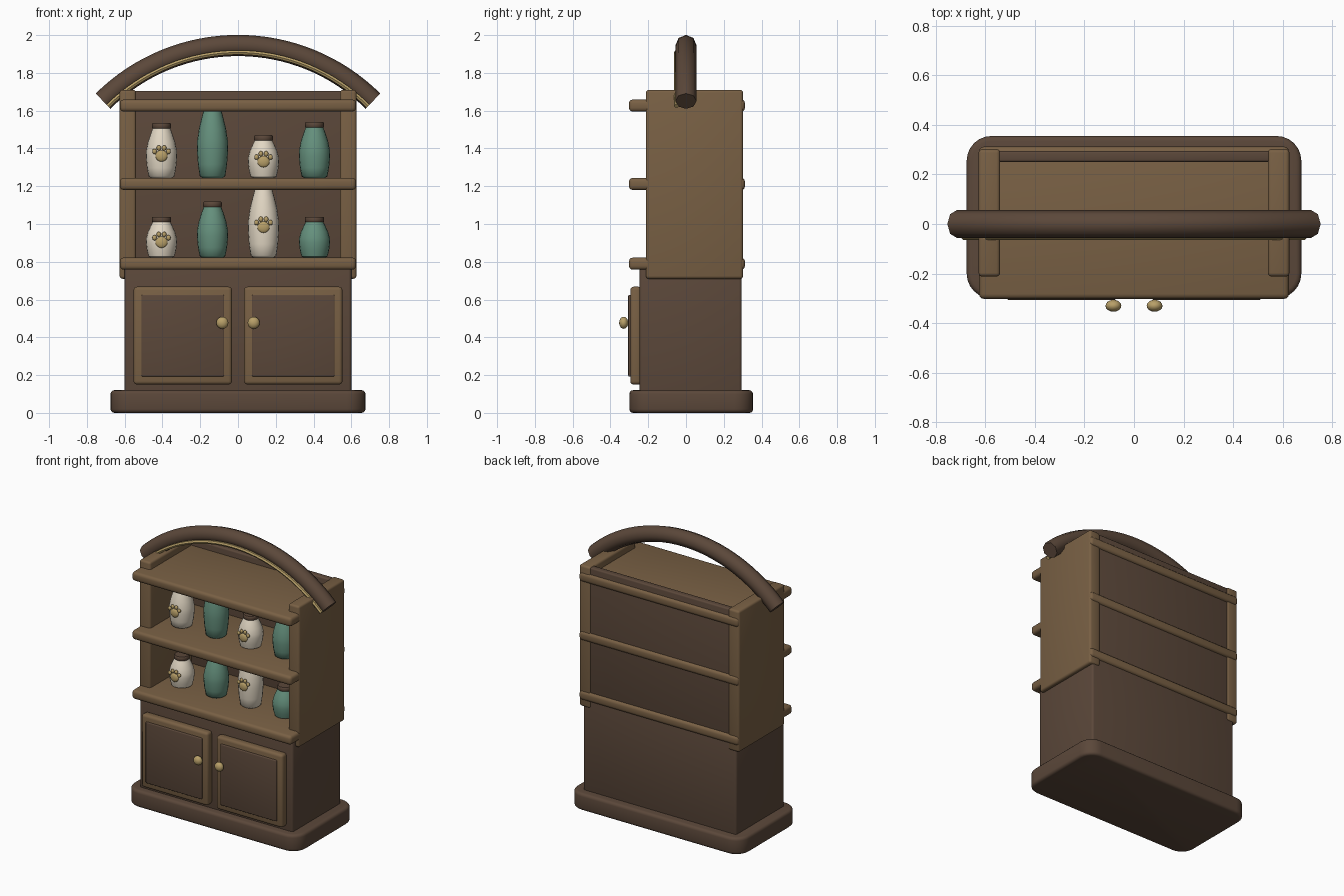
import bpy, bmesh, math
from mathutils import Vector

cube = bpy.data.objects.get("Cube")
if cube:
    bpy.data.objects.remove(cube, do_unlink=True)


def material(name, rgb):
    m = bpy.data.materials.new(name)
    m.use_nodes = True
    m.diffuse_color = (*rgb, 1)
    m.node_tree.nodes["Principled BSDF"].inputs["Base Color"].default_value = (*rgb, 1)
    return m


DARK = material("dark wood", (0.105, 0.064, 0.042))
LIGHT = material("light wood", (0.19, 0.117, 0.058))
GOLD = material("brass", (0.48, 0.35, 0.14))
CREAM = material("cream glaze", (0.76, 0.68, 0.55))
GREEN = material("green glaze", (0.13, 0.28, 0.205))


def finish(obj, mat, angle=40):
    obj.data.materials.append(mat)
    bpy.ops.object.select_all(action="DESELECT")
    obj.select_set(True)
    bpy.context.view_layer.objects.active = obj
    bpy.ops.object.shade_smooth_by_angle(angle=math.radians(angle))
    return obj


def from_bmesh(name, bm, mat, angle=40):
    mesh = bpy.data.meshes.new(name)
    bm.to_mesh(mesh)
    bm.free()
    obj = bpy.data.objects.new(name, mesh)
    bpy.context.collection.objects.link(obj)
    return finish(obj, mat, angle)


def box(name, mat, x, y, z, bevel=0.02, corner=0):
    """Rounded box from (min, max) ranges; corner rounds the upright edges."""
    bm = bmesh.new()
    bmesh.ops.create_cube(bm, size=1)
    for v in bm.verts:
        v.co = [r[0] + (c + 0.5) * (r[1] - r[0]) for c, r in zip(v.co, (x, y, z))]
    if corner:
        upright = [e for e in bm.edges if abs(e.verts[0].co.z - e.verts[1].co.z) > 0.01]
        bmesh.ops.bevel(bm, geom=upright, offset=corner, segments=6, profile=0.5, affect="EDGES")
    sharp = [e for e in bm.edges if e.calc_face_angle(0) > 0.6]
    bmesh.ops.bevel(bm, geom=sharp, offset=bevel, segments=3, profile=0.5,
                    affect="EDGES", clamp_overlap=True)
    return from_bmesh(name, bm, mat)


def ellipsoid(name, mat, centre, radii):
    bm = bmesh.new()
    bmesh.ops.create_uvsphere(bm, u_segments=16, v_segments=10, radius=1)
    for v in bm.verts:
        v.co = Vector(centre) + Vector([c * r for c, r in zip(v.co, radii)])
    return from_bmesh(name, bm, mat)


def lathe(name, mat, profile, centre):
    """Spin a list of (radius, height) points around an upright axis."""
    bm = bmesh.new()
    verts = [bm.verts.new((r, 0, z)) for r, z in profile]
    edges = [bm.edges.new(pair) for pair in zip(verts, verts[1:])]
    bmesh.ops.spin(bm, geom=verts + edges, cent=(0, 0, 0), axis=(0, 0, 1),
                   angle=math.tau, steps=20)
    bmesh.ops.remove_doubles(bm, verts=bm.verts, dist=0.0005)
    bmesh.ops.recalc_face_normals(bm, faces=bm.faces)
    bmesh.ops.translate(bm, verts=bm.verts, vec=centre)
    return from_bmesh(name, bm, mat, 50)


def arch(name, mat, radius, depth, y, resolution):
    """Tube along an arc in the xz plane around a shared centre."""
    curve = bpy.data.curves.new(name, "CURVE")
    curve.dimensions = "3D"
    curve.bevel_depth = depth
    curve.bevel_resolution = resolution
    curve.use_fill_caps = True
    spline = curve.splines.new("POLY")
    steps = 32
    spline.points.add(steps)
    for i, p in enumerate(spline.points):
        a = math.radians(44.8) * (2 * i / steps - 1)
        p.co = (radius * math.sin(a), y, 0.931 + radius * math.cos(a), 1)
    obj = bpy.data.objects.new(name, curve)
    bpy.context.collection.objects.link(obj)
    bpy.ops.object.select_all(action="DESELECT")
    obj.select_set(True)
    bpy.context.view_layer.objects.active = obj
    bpy.ops.object.convert(target="MESH")
    return finish(bpy.context.object, mat, 50)


# Lower cabinet
box("plinth", DARK, (-0.675, 0.675), (-0.3, 0.355), (0, 0.12), 0.02, 0.1)
box("cabinet_body", DARK, (-0.6, 0.6), (-0.245, 0.295), (0.1, 0.78), 0.015)

# Doors with raised panels and knobs
for side, s in (("left", 1), ("right", -1)):
    def span(a, b):
        return tuple(sorted((s * a, s * b)))
    box(side + "_door", LIGHT, span(0.032, 0.553), (-0.295, -0.235), (0.15, 0.668), 0.018)
    box(side + "_door_panel", DARK, span(0.073, 0.512), (-0.306, -0.27), (0.193, 0.625), 0.006)
    ellipsoid(side + "_knob", GOLD, (s * 0.083, -0.33, 0.477), (0.032, 0.024, 0.032))
    box(side + "_side_panel", LIGHT, span(0.54, 0.627), (-0.212, 0.302), (0.71, 1.71), 0.015)

# Upper hutch
box("back_panel", DARK, (-0.55, 0.55), (0.25, 0.295), (0.75, 1.705), 0.01)
for name, z in (("lower", 0.79), ("middle", 1.212), ("top", 1.627)):
    box(name + "_shelf", LIGHT, (-0.625, 0.625), (-0.302, 0.312), (z - 0.032, z + 0.032), 0.02)

# Curved crown with brass trim
arch("crown_arch", DARK, 1.014, 0.056, 0, 2)
arch("crown_trim", GOLD, 0.977, 0.013, -0.051, 1)


def paw(name, x, y, z):
    ellipsoid(name + "_pad", GOLD, (x, y, z - 0.008), (0.032, 0.012, 0.03))
    for i, (dx, dz) in enumerate(((-0.037, 0.016), (-0.014, 0.034), (0.014, 0.034), (0.037, 0.016))):
        ellipsoid(f"{name}_toe_{i + 1}", GOLD, (x + dx, y, z + dz), (0.012, 0.01, 0.014))


def jar(name, mat, x, z, h):
    y = -0.05
    shape = ((0, 0), (0.055, 0), (0.068, 0.03), (0.077, 0.2), (0.083, 0.42), (0.081, 0.55),
             (0.072, 0.72), (0.058, 0.88), (0.05, 0.96), (0.046, 1), (0, 1))
    lathe(name, mat, [(r, t * h) for r, t in shape], (x, y, z))
    cap = ((0, 0), (0.046, 0), (0.05, 0.005), (0.05, 0.024), (0.046, 0.03), (0, 0.03))
    lathe(name + "_lid", DARK, cap, (x, y, z + h - 0.004))
    if mat == CREAM:
        paw(name + "_paw", x, y - 0.083, z + 0.47 * h)


# Jars on the two shelves, alternating colours
rows = (("lower", 0.822, (0.19, 0.27, 0.36, 0.19)), ("upper", 1.244, (0.265, 0.36, 0.2, 0.27)))
for row, z, heights in rows:
    for i, h in enumerate(heights):
        jar(f"{row}_jar_{i + 1}", GREEN if i % 2 else CREAM, -0.405 + 0.27 * i, z, h)
